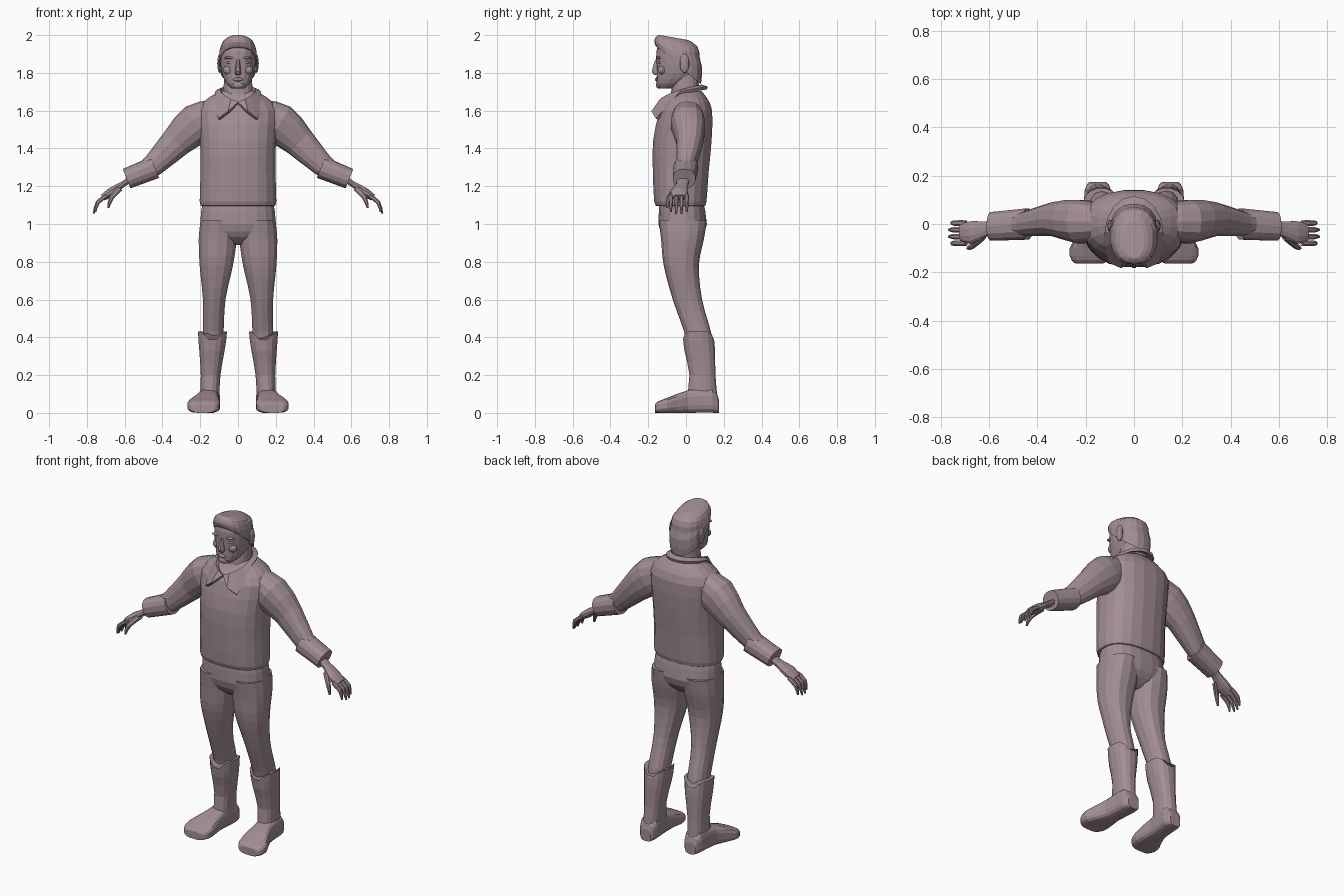
import bpy, bmesh, math
from mathutils import Vector, Matrix

cube = bpy.data.objects.get("Cube")
if cube:
    bpy.data.objects.remove(cube, do_unlink=True)

colour = (.36, .27, .29, 1)
mauve = bpy.data.materials.new("dusty mauve")
mauve.use_nodes = True
mauve.diffuse_color = colour
mauve.node_tree.nodes["Principled BSDF"].inputs["Base Color"].default_value = colour


def finish(name, bm, mirror):
    """Turn a bmesh into a named object, copied to the other side if asked."""
    bmesh.ops.recalc_face_normals(bm, faces=bm.faces)
    mesh = bpy.data.meshes.new(name)
    bm.to_mesh(mesh)
    bm.free()
    mesh.materials.append(mauve)
    part = bpy.data.objects.new(name, mesh)
    bpy.context.collection.objects.link(part)
    if mirror:
        part.modifiers.new("other side", 'MIRROR')
    return part


def smooth(keys, steps):
    """Fill in measurements between key sections along a smooth curve."""
    padded = [keys[0], *keys, keys[-1]]
    filled = []
    for first in range(len(keys) - 1):
        sections = list(zip(*padded[first:first + 4]))
        for step in range(steps):
            t = step / steps
            filled.append([b + t / 2 * (c - a + t * (2 * a - 5 * b + 4 * c - d
                                                     + t * (3 * (b - c) + d - a)))
                           for a, b, c, d in sections])
    return filled + [keys[-1]]


def loft(name, rings, sides, power=.85, mirror=False):
    """Skin superellipse rings, each given as centre, u axis and v axis."""
    bm = bmesh.new()
    loops = []
    for centre, u, v in rings:
        loop = []
        for i in range(sides):
            angle = math.tau * (i + .5) / sides
            c, s = math.cos(angle), math.sin(angle)
            loop.append(bm.verts.new(centre + u * math.copysign(abs(c) ** power, c)
                                     + v * math.copysign(abs(s) ** power, s)))
        loops.append(loop)
    for lower, upper in zip(loops, loops[1:]):
        for i in range(sides):
            j = (i + 1) % sides
            bm.faces.new((lower[i], lower[j], upper[j], upper[i]))
    bm.faces.new(loops[0])
    bm.faces.new(loops[-1])
    return finish(name, bm, mirror)


def level(z, inner, outer, front, back, tilt=0):
    """Horizontal ring from its extents; tilt lifts its front edge."""
    return (Vector(((inner + outer) / 2, (front + back) / 2, z)),
            Vector(((outer - inner) / 2, 0, 0)),
            Vector((0, (back - front) / 2, -tilt)))


def body(name, keys, sides=18, steps=2):
    """Part on the centre line: height, half width, front, back, tilt."""
    rings = [level(z, -half, half, *rest) for z, half, *rest in smooth(keys, steps)]
    return loft(name, rings, sides)


def limb(name, keys, sides=14, steps=2):
    """Upright mirrored part: height, inner, outer, front, back."""
    return loft(name, [level(*key) for key in smooth(keys, steps)], sides, mirror=True)


def tube(name, keys, sides=14, steps=2, wide=1):
    """Mirrored part along a path of x, y, z and radius."""
    path = smooth(keys, steps)
    rings = []
    for i, (x, y, z, radius) in enumerate(path):
        before, after = path[max(i - 1, 0)], path[min(i + 1, len(path) - 1)]
        across = Vector((before[2] - after[2], 0, after[0] - before[0])).normalized()
        rings.append((Vector((x, y, z)), Vector((0, radius * wide, 0)), across * radius))
    return loft(name, rings, sides, mirror=True)


def blob(name, place, size, mirror=False):
    bm = bmesh.new()
    bmesh.ops.create_uvsphere(bm, u_segments=12, v_segments=8, radius=1)
    bm.transform(Matrix.Translation(place) @ Matrix.Diagonal((*size, 1)))
    return finish(name, bm, mirror)


# Jacket body
body("jacket_body", [(1.095, .195, -.155, .1), (1.12, .205, -.17, .11),
                     (1.28, .2, -.177, .122), (1.44, .203, -.176, .137),
                     (1.6, .212, -.14, .14), (1.67, .155, -.09, .11),
                     (1.705, .09, -.065, .08)], sides=20)

# Sleeves and turned-back cuffs
tube("sleeve", [(.12, .01, 1.575, .085), (.22, .01, 1.53, .108), (.325, .02, 1.435, .084),
                (.45, 0, 1.31, .06), (.52, 0, 1.27, .045)], wide=.85)
tube("cuff", [(.44, 0, 1.3, .06), (.59, -.01, 1.24, .055)], steps=1, wide=1.1)

# Hands, with four fingers spread from front to back
tube("palm", [(.55, -.01, 1.25, .018), (.61, -.02, 1.21, .016),
              (.67, -.035, 1.17, .024), (.715, -.035, 1.14, .018)], sides=12, wide=2)
for i, finger in enumerate(("index", "middle", "ring", "little")):
    y = -.08 + .028 * i
    curl = .01 * abs(i - 1.5)
    tube(finger + "_finger", [(.695, y, 1.15, .012), (.742, y, 1.115, .012),
                              (.77 - curl, y, 1.05 + curl, .005)], sides=8)
tube("thumb", [(.625, -.05, 1.19, .018), (.67, -.09, 1.14, .014),
               (.687, -.1, 1.085, .006)], sides=8)

# Collar: a band round the neck, spreading to a point on each side of the front
bm = bmesh.new()
rows = []
steps = 8
for i in range(steps + 1):
    angle = math.pi * i / steps
    point = max(0, 1 - abs(i - 2) / 2)
    spread = 1.3 + .3 * point if i else 1
    drop = .01 + .11 * point if i else 0
    rise = 1.64 + .09 * math.sin(angle / 2)
    rows.append([bm.verts.new((.09 * grow * math.sin(angle),
                               -.03 - .11 * grow * math.cos(angle), rise - fall))
                 for grow, fall in ((1, 0), (spread, drop))])
for (a, b), (c, d) in zip(rows, rows[1:]):
    bm.faces.new((a, c, d, b))
bmesh.ops.remove_doubles(bm, verts=bm.verts, dist=.001)
cloth = finish("collar", bm, True).modifiers.new("cloth", 'SOLIDIFY')
cloth.thickness = .016
cloth.offset = 0

# Trousers
body("trouser_seat", [(1.13, .185, -.14, .09), (1, .203, -.147, .112),
                      (.93, .16, -.12, .08), (.89, .05, -.07, .03)], sides=20)
limb("trouser_leg", [(1.02, .01, .2, -.145, .11), (.92, .005, .21, -.132, .095),
                     (.78, .025, .205, -.118, .068), (.6, .065, .187, -.07, .085),
                     (.43, .075, .187, -.01, .132), (.36, .08, .185, 0, .14)], steps=3)

# Boots: shafts with V-notched tops, then feet
shaft = limb("boot_shaft", [(.06, .1, .2, 0, .17), (.2, .092, .198, .017, .157),
                            (.33, .07, .206, -.01, .155), (.41, .057, .213, -.018, .148)], sides=16)
top = max(v.co.z for v in shaft.data.vertices)
for v in shaft.data.vertices:
    if v.co.z > top - .001:
        v.co.z += .02 - .06 * max(0, 1 - abs(v.co.x - .135) / .06)
foot = smooth([(.174, .15, .035, .07), (.14, .15, .055, .13), (.01, .16, .056, .12),
               (-.1, .18, .087, .08), (-.15, .183, .076, .06), (-.164, .185, .055, .045)], 2)
loft("boot_foot", [(Vector((x, y, height / 2)), Vector((half, 0, 0)), Vector((0, 0, height / 2)))
                   for y, x, half, height in foot], sides=16, power=.6, mirror=True)

# Neck, head and swept-up hair
body("neck", [(1.62, .085, -.085, .075), (1.8, .072, -.07, .064)])
body("head", [(1.718, .035, -.142, -.07), (1.745, .063, -.156, 0), (1.8, .086, -.154, .066),
              (1.88, .095, -.158, .073), (1.94, .088, -.15, .06), (1.975, .04, -.11, .01)])
body("hair", [(1.84, .099, -.159, .079, .1), (1.9, .1, -.168, .084, .065),
              (1.965, .078, -.16, .05, .025), (1.988, .042, -.142, .005, .013)])

# Face
body("nose", [(1.872, .009, -.163, -.13), (1.808, .017, -.183, -.13),
              (1.788, .013, -.165, -.13)], sides=8)
blob("brow", (.043, -.143, 1.88), (.03, .014, .008), mirror=True)
blob("eye", (.042, -.137, 1.855), (.019, .012, .009), mirror=True)
blob("cheek", (.05, -.125, 1.815), (.028, .022, .025), mirror=True)
blob("lips", (0, -.155, 1.765), (.027, .01, .01))
blob("chin", (0, -.143, 1.735), (.032, .016, .019))
blob("ear", (.097, -.008, 1.85), (.013, .026, .05), mirror=True)
